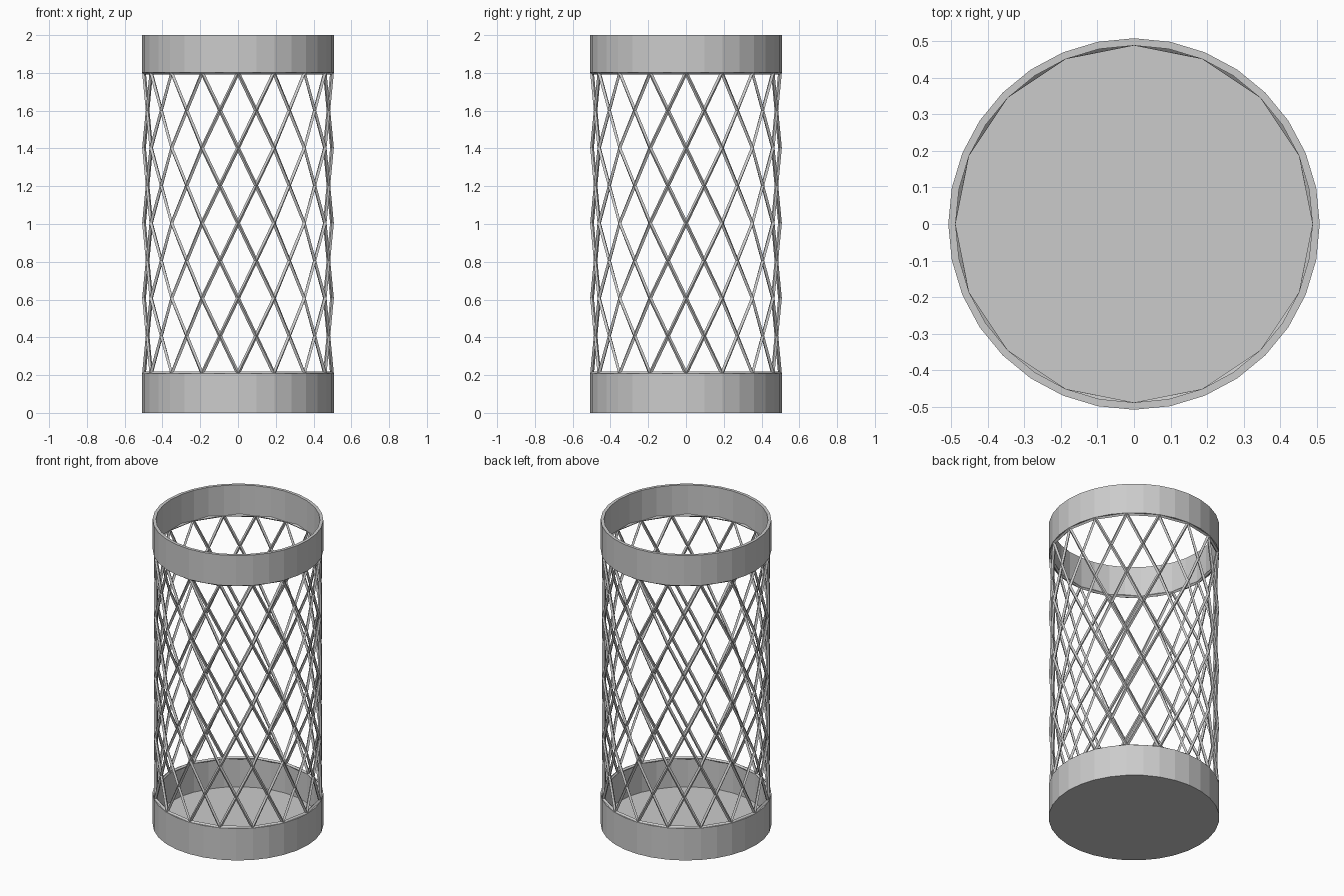
import bpy, bmesh
from math import sin, cos, pi

if "Cube" in bpy.data.objects:
    bpy.data.objects.remove(bpy.data.objects["Cube"])

S = 2 / 2.01          # overall scale so the height is 2
R, WALL = 0.5 * S, 0.02 * S
Z0, Z1, TOP = 0.21 * S, 1.81 * S, 2.0


def make(name, bm):
    bmesh.ops.recalc_face_normals(bm, faces=bm.faces)
    me = bpy.data.meshes.new(name)
    bm.to_mesh(me)
    bm.free()
    ob = bpy.data.objects.new(name, me)
    bpy.context.collection.objects.link(ob)
    return ob


def lathe(name, profile, n=32, closed=False):
    """Spin an (r, z) profile; a zero radius becomes a cap."""
    bm = bmesh.new()
    rings = [[bm.verts.new((r * cos(2 * pi * i / n), r * sin(2 * pi * i / n), z))
              for i in range(n)] for r, z in profile]
    pairs = list(zip(rings, rings[1:]))
    if closed:
        pairs.append((rings[-1], rings[0]))
    for a, b in pairs:
        for i in range(n):
            j = (i + 1) % n
            bm.faces.new((a[i], a[j], b[j], b[i]))
    if not closed:
        bm.faces.new(rings[0])
        bm.faces.new(rings[-1])
    return make(name, bm)


ro, ri = R + WALL / 2, R - WALL / 2

# Bottom cup with floor, and open top band
lathe("base_cup", [(ro, 0), (ro, Z0), (ri, Z0), (ri, WALL)])
lathe("top_band", [(ro, Z1), (ro, TOP), (ri, TOP), (ri, Z1)], closed=True)

# Diamond lattice: 16 flat sides, 4 rows of crossed diagonals
N, ROWS = 16, 4
H = (Z1 - Z0) / ROWS
bm = bmesh.new()
node = [[bm.verts.new((R * cos(2 * pi * i / N), R * sin(2 * pi * i / N), Z0 + k * H))
         for i in range(N)] for k in range(ROWS + 1)]
mid = [[bm.verts.new((node[k][i].co + node[k + 1][(i + 1) % N].co) / 2)
        for i in range(N)] for k in range(ROWS)]
for i in range(N):
    j = (i + 1) % N
    bm.faces.new((node[0][i], node[0][j], mid[0][i]))
    bm.faces.new((node[ROWS][j], node[ROWS][i], mid[ROWS - 1][i]))
    for k in range(ROWS):
        # diamond straddling a corner of the 16-gon
        bm.faces.new((node[k][j], mid[k][j], node[k + 1][j], mid[k][i]))
        # diamond lying in one flat side
        if k:
            bm.faces.new((mid[k - 1][i], node[k][j], mid[k][i], node[k][i]))
lattice = make("lattice", bm)
wire = lattice.modifiers.new("wire", 'WIREFRAME')
wire.thickness = WALL
wire.use_boundary = True
wire.use_replace = True
wire.use_even_offset = True
